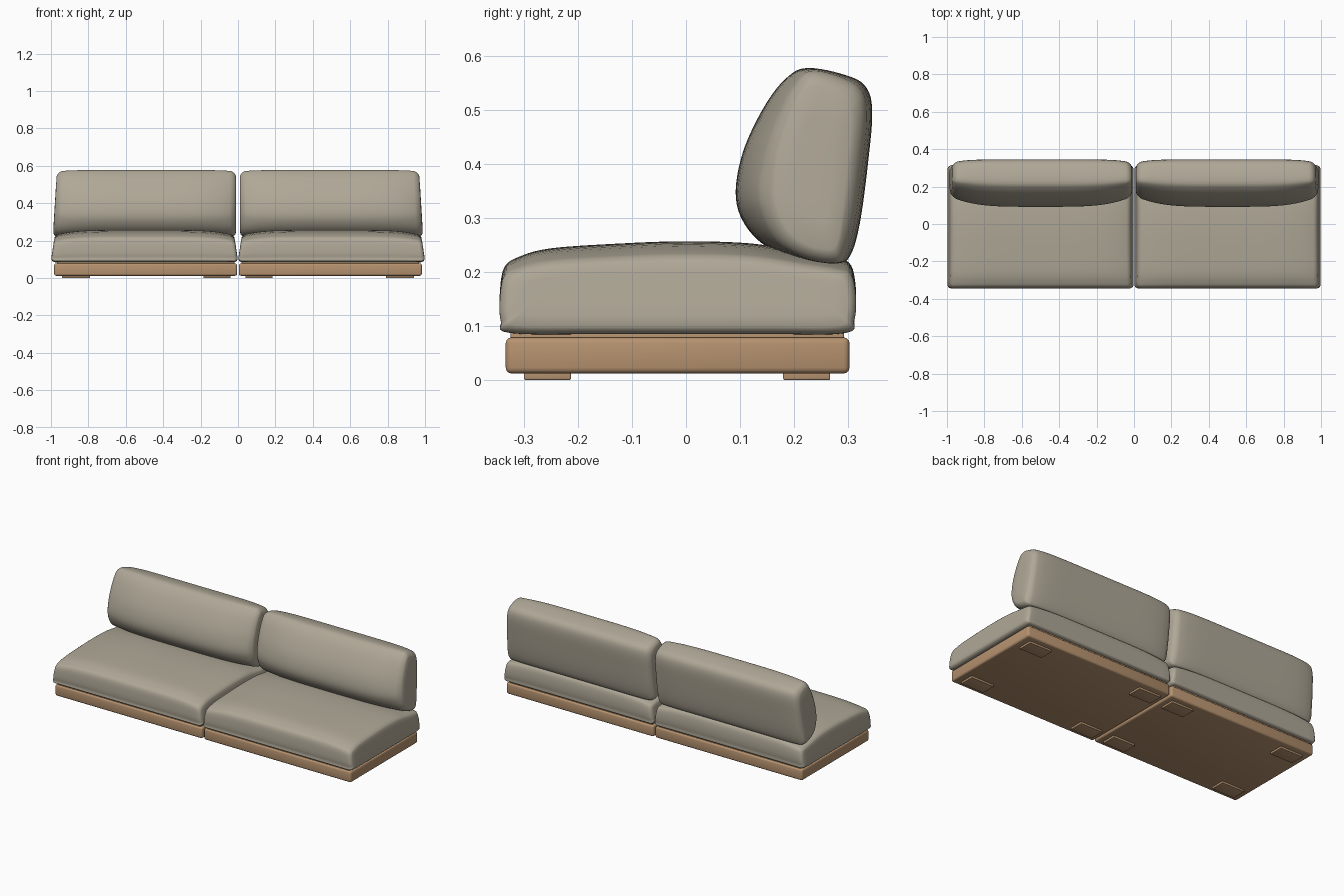
import bpy, bmesh, math
from mathutils import Vector

if "Cube" in bpy.data.objects:
    bpy.data.objects.remove(bpy.data.objects["Cube"])


def material(name, rgb):
    m = bpy.data.materials.new(name)
    m.diffuse_color = (*rgb, 1)
    m.use_nodes = True
    m.node_tree.nodes["Principled BSDF"].inputs["Base Color"].default_value = m.diffuse_color
    return m


FABRIC = material("taupe fabric", (0.43, 0.39, 0.31))
WOOD = material("warm wood", (0.47, 0.29, 0.16))


def finish(name, bm, mat, angle):
    bmesh.ops.recalc_face_normals(bm, faces=bm.faces)
    me = bpy.data.meshes.new(name)
    bm.to_mesh(me)
    bm.free()
    ob = bpy.data.objects.new(name, me)
    bpy.context.collection.objects.link(ob)
    me.materials.append(mat)
    bpy.ops.object.select_all(action='DESELECT')
    ob.select_set(True)
    bpy.context.view_layer.objects.active = ob
    bpy.ops.object.shade_smooth_by_angle(angle=math.radians(angle))
    return ob


def box(name, lo, hi, bevel):
    bm = bmesh.new()
    bmesh.ops.create_cube(bm, size=1)
    for v in bm.verts:
        v.co = [a + (c + 0.5) * (b - a) for a, b, c in zip(lo, hi, v.co)]
    bmesh.ops.bevel(bm, geom=bm.edges[:], offset=bevel, segments=3, profile=0.5, affect='EDGES')
    return finish(name, bm, WOOD, 40)


def smooth_loop(pts, n=5):
    """Catmull-Rom curve through a closed profile."""
    out = []
    k = len(pts)
    for i in range(k):
        p0, p1, p2, p3 = (Vector(pts[(i + j) % k]) for j in (-1, 0, 1, 2))
        for s in range(n):
            t = s / n
            out.append(0.5 * (2 * p1 + (p2 - p0) * t + (2 * p0 - 5 * p1 + 4 * p2 - p3) * t * t
                              + (3 * p1 - p0 - 3 * p2 + p3) * t ** 3))
    return out


def cushion(name, profile, half, radius, deform, side):
    """Loft a (y, z) profile along x with rounded ends, then deform it."""
    prof = smooth_loop(profile)
    n = len(prof)
    mid = sum(prof, Vector((0, 0))) / n
    size_y = max(abs(p.x - mid.x) for p in prof)
    size_z = max(abs(p.y - mid.y) for p in prof)
    # stations: (x, inset of the ring)
    stations = [(-half + 0.0, size_z * 0.75), (-half, size_z * 0.45)]
    for i in range(1, 7):
        a = i / 6 * math.pi / 2
        stations.append((-half + radius * (1 - math.cos(a)), radius * (1 - math.sin(a))))
    inner = half - radius
    middle = [(-inner + 2 * inner * i / 24, 0) for i in range(1, 24)]
    stations = stations + middle + [(-x, d) for x, d in reversed(stations)]
    bm = bmesh.new()
    rings = []
    for x, d in stations:
        ring = []
        for p in prof:
            y = mid.x + (p.x - mid.x) * (1 - d / size_y)
            z = mid.y + (p.y - mid.y) * (1 - d / size_z)
            nx, ny, nz = deform(x / half, x, y, z)
            ring.append(bm.verts.new((side * 0.5 + nx * side, ny, nz)))
        rings.append(ring)
    for a, b in zip(rings, rings[1:]):
        for i in range(n):
            bm.faces.new((a[i], a[(i + 1) % n], b[(i + 1) % n], b[i]))
    bm.faces.new(rings[0])
    bm.faces.new(rings[-1])
    return finish(name, bm, FABRIC, 60)


SEAT = [(-0.325, 0.087), (-0.343, 0.112), (-0.345, 0.16), (-0.337, 0.208), (-0.31, 0.228),
        (-0.25, 0.244), (-0.12, 0.253), (0.0, 0.257), (0.12, 0.253), (0.21, 0.238),
        (0.28, 0.225), (0.306, 0.212), (0.315, 0.165), (0.312, 0.115), (0.295, 0.087),
        (0.15, 0.085), (-0.15, 0.085)]
BACK = [(0.28, 0.216), (0.21, 0.224), (0.145, 0.25), (0.105, 0.295), (0.092, 0.35),
        (0.108, 0.43), (0.15, 0.515), (0.19, 0.563), (0.225, 0.578), (0.285, 0.568),
        (0.33, 0.547), (0.345, 0.50), (0.337, 0.40), (0.322, 0.29), (0.305, 0.232)]


def seat_shape(t, x, y, z):
    # crown sinks toward the ends, ends lean in toward the top
    h = (z - 0.087) / 0.17
    z -= 0.028 * abs(t) ** 5 * max(0, h)
    x -= t * 0.022 * max(0, h - 0.15)
    return x, y, z


def back_shape(t, x, y, z):
    # front and rear bulge fade toward the ends
    f = max(0, min(1, (0.31 - y) / 0.21))
    y += 0.055 * f * abs(t) ** 4 - 0.018 * (1 - f) * abs(t) ** 8
    z -= 0.008 * abs(t) ** 6 * max(0, (z - 0.4) / 0.18)
    x -= max(0, t) * 0.022 * (z - 0.22) / 0.36
    return x, y, z


for side, label in ((-1, "left"), (1, "right")):
    # wooden platform with an inset deck under the cushion
    def span(a, b):
        return sorted((side * a, side * b))
    x0, x1 = span(0.005, 0.983)
    box(label + "_platform", (x0, -0.334, 0.012), (x1, 0.303, 0.079), 0.011)
    x0, x1 = span(0.02, 0.968)
    box(label + "_deck", (x0, -0.325, 0.07), (x1, 0.293, 0.09), 0.004)
    # low feet
    for fx, a, b in (("inner", 0.04, 0.185), ("outer", 0.79, 0.94)):
        for fy, c, d in (("front", -0.30, -0.213), ("back", 0.18, 0.267)):
            x0, x1 = span(a, b)
            box(f"{label}_{fy}_{fx}_foot", (x0, c, 0), (x1, d, 0.02), 0.003)
    # cushions
    cushion(label + "_seat_cushion", SEAT, 0.498, 0.022, seat_shape, side)
    cushion(label + "_back_cushion", BACK, 0.49, 0.035, back_shape, side)
